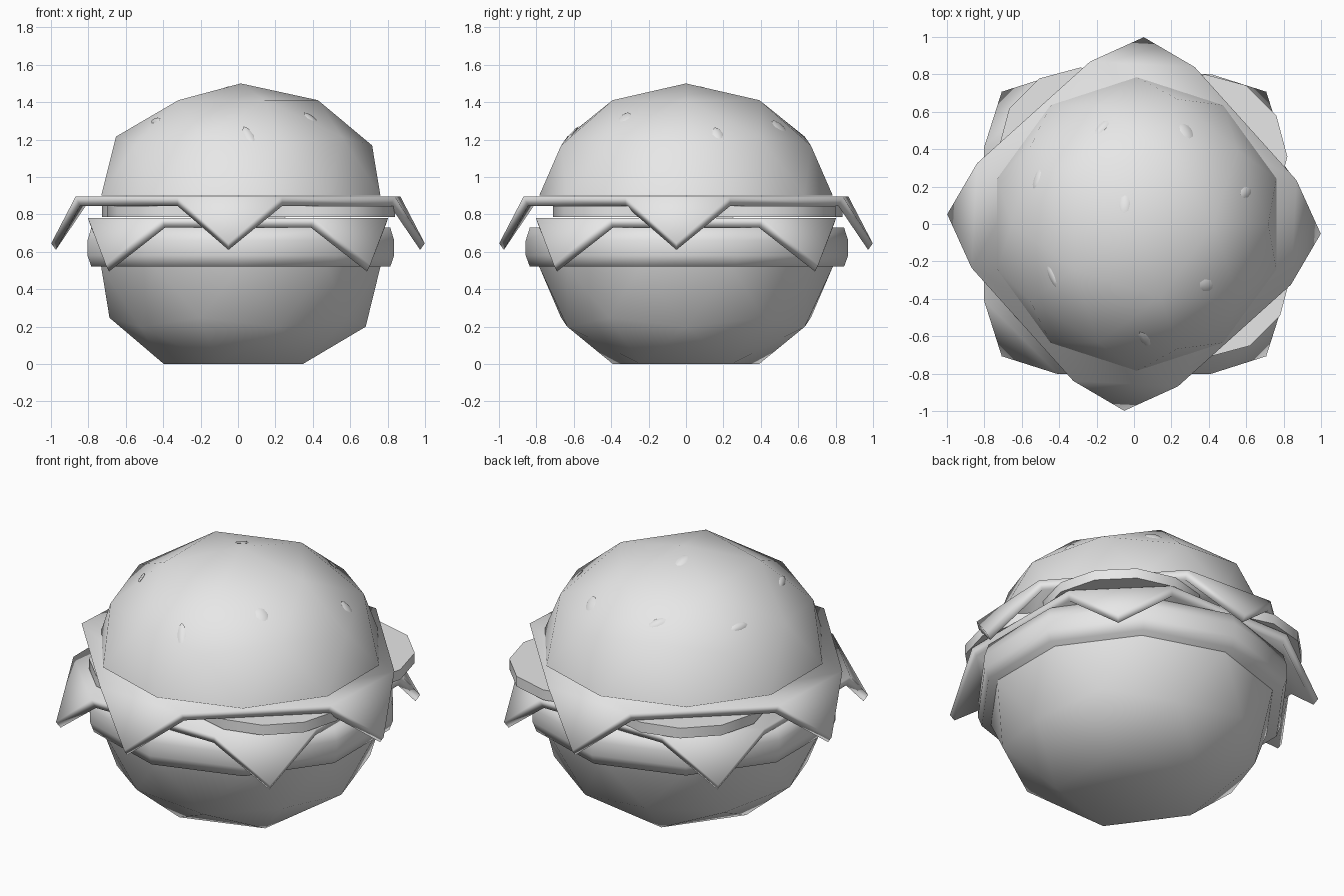
import bpy
import bmesh
import math
import random
from mathutils import Matrix, Vector
from mathutils.bvhtree import BVHTree

random.seed(4)
if "Cube" in bpy.data.objects:
    bpy.data.objects.remove(bpy.data.objects["Cube"], do_unlink=True)

grey = bpy.data.materials.new("plain_grey")
grey.use_nodes = True
grey.diffuse_color = (0.8, 0.8, 0.8, 1)
grey.node_tree.nodes["Principled BSDF"].inputs["Base Color"].default_value = grey.diffuse_color


def finish(bm, name, angle):
    """Turn the bmesh into a shaded object."""
    bmesh.ops.recalc_face_normals(bm, faces=bm.faces)
    mesh = bpy.data.meshes.new(name)
    bm.to_mesh(mesh)
    bm.free()
    obj = bpy.data.objects.new(name, mesh)
    bpy.context.collection.objects.link(obj)
    mesh.materials.append(grey)
    bpy.ops.object.select_all(action='DESELECT')
    obj.select_set(True)
    bpy.context.view_layer.objects.active = obj
    bpy.ops.object.shade_smooth_by_angle(angle=math.radians(angle))
    return obj


CENTRE_X = 0.015


def half_ball(radius, height, base, side):
    """Half of a low-poly ball, cut at the equator and capped."""
    bm = bmesh.new()
    bmesh.ops.create_icosphere(bm, subdivisions=2, radius=1)
    bmesh.ops.delete(bm, geom=[v for v in bm.verts if v.co.z * side < -0.01], context='VERTS')
    rim = [e for e in bm.edges if e.is_boundary]
    bmesh.ops.contextual_create(bm, geom=rim)
    for v in bm.verts:
        v.co = Vector((v.co.x * radius + CENTRE_X, v.co.y * radius, max(0, base + v.co.z * height)))
    return bm


def stack(name, sides, rings, centre, turn, angle):
    """Faceted disc from (radius, z) rings."""
    bm = bmesh.new()
    loops = []
    for r, z in rings:
        loops.append([bm.verts.new((centre[0] + r * math.cos(turn + math.tau * i / sides),
                                    centre[1] + r * math.sin(turn + math.tau * i / sides), z))
                      for i in range(sides)])
    for a, b in zip(loops, loops[1:]):
        for i in range(sides):
            j = (i + 1) % sides
            bm.faces.new((a[i], a[j], b[j], b[i]))
    bm.faces.new(loops[0])
    bm.faces.new(loops[-1])
    return finish(bm, name, angle)


def cheese(name, top, turn):
    """Square slice whose four corners fold down."""
    bm = bmesh.new()
    sheets = []
    for fold, half, z, tip, tip_z in ((0.855, 0.28, top, 1.0, top - 0.25),
                                      (0.83, 0.28, top - 0.05, 0.975, top - 0.285)):
        rim, tips = [], []
        for k in range(4):
            rot = Matrix.Rotation(turn + k * math.pi / 2, 3, 'Z')
            rim += [bm.verts.new(rot @ Vector((fold, s * half, z))) for s in (-1, 1)]
            tips.append(bm.verts.new(rot @ Vector((tip, 0, tip_z))))
        bm.faces.new(rim)
        outline = []
        for k in range(4):
            bm.faces.new((rim[2 * k], tips[k], rim[2 * k + 1]))
            outline += [rim[2 * k], tips[k], rim[2 * k + 1]]
        sheets.append(outline)
    upper, lower = sheets
    for i in range(12):
        j = (i + 1) % 12
        bm.faces.new((upper[i], upper[j], lower[j], lower[i]))
    return finish(bm, name, 180)


# Buns
bun = half_ball(0.785, 0.6, 0.9, 1)
surface = BVHTree.FromBMesh(bun)
finish(bun, "top_bun", 60)
finish(half_ball(0.785, 0.61, 0.52, -1), "bottom_bun", 60)

# Patty and cheese slices
stack("patty", 10, ((0.84, 0.52), (0.862, 0.58), (0.862, 0.66), (0.84, 0.73)),
      (CENTRE_X, 0.005), math.pi / 10, 75)
cheese("lower_cheese", 0.78, math.pi / 4)
cheese("upper_cheese", 0.895, math.radians(-3))

# Tomato slices
for i, spot in enumerate(((0.38, 0.36), (-0.286, 0.397), (0.4, -0.27), (-0.26, -0.27))):
    stack("tomato_slice_%d" % (i + 1), 12, ((0.44, 0.785), (0.44, 0.845)), spot, 0, 40)

# Sesame seeds: x, y, plan direction in degrees, length, width
SEEDS = ((-0.17, 0.52, 60, 0.11, 0.05), (0.28, 0.5, 90, 0.11, 0.08),
         (-0.52, 0.24, 75, 0.11, 0.045), (0.6, 0.17, 20, 0.1, 0.06),
         (-0.44, -0.28, 115, 0.12, 0.045), (0.39, -0.33, -30, 0.1, 0.07),
         (0.06, -0.62, 107, 0.15, 0.05), (-0.05, 0.11, 90, 0.11, 0.06))
for i, (x, y, heading, length, width) in enumerate(SEEDS):
    point, normal, _, _ = surface.ray_cast(Vector((x, y, 3)), Vector((0, 0, -1)))
    a = math.radians(heading)
    along = Vector((math.cos(a), math.sin(a), 0))
    along = (along - normal * along.dot(normal)).normalized()
    across = normal.cross(along)
    bm = bmesh.new()
    bmesh.ops.create_uvsphere(bm, u_segments=8, v_segments=4, radius=0.5)
    for v in bm.verts:
        v.co = point + along * v.co.x * length + across * v.co.y * width + normal * v.co.z * 0.015
    finish(bm, "sesame_seed_%d" % (i + 1), 60)
